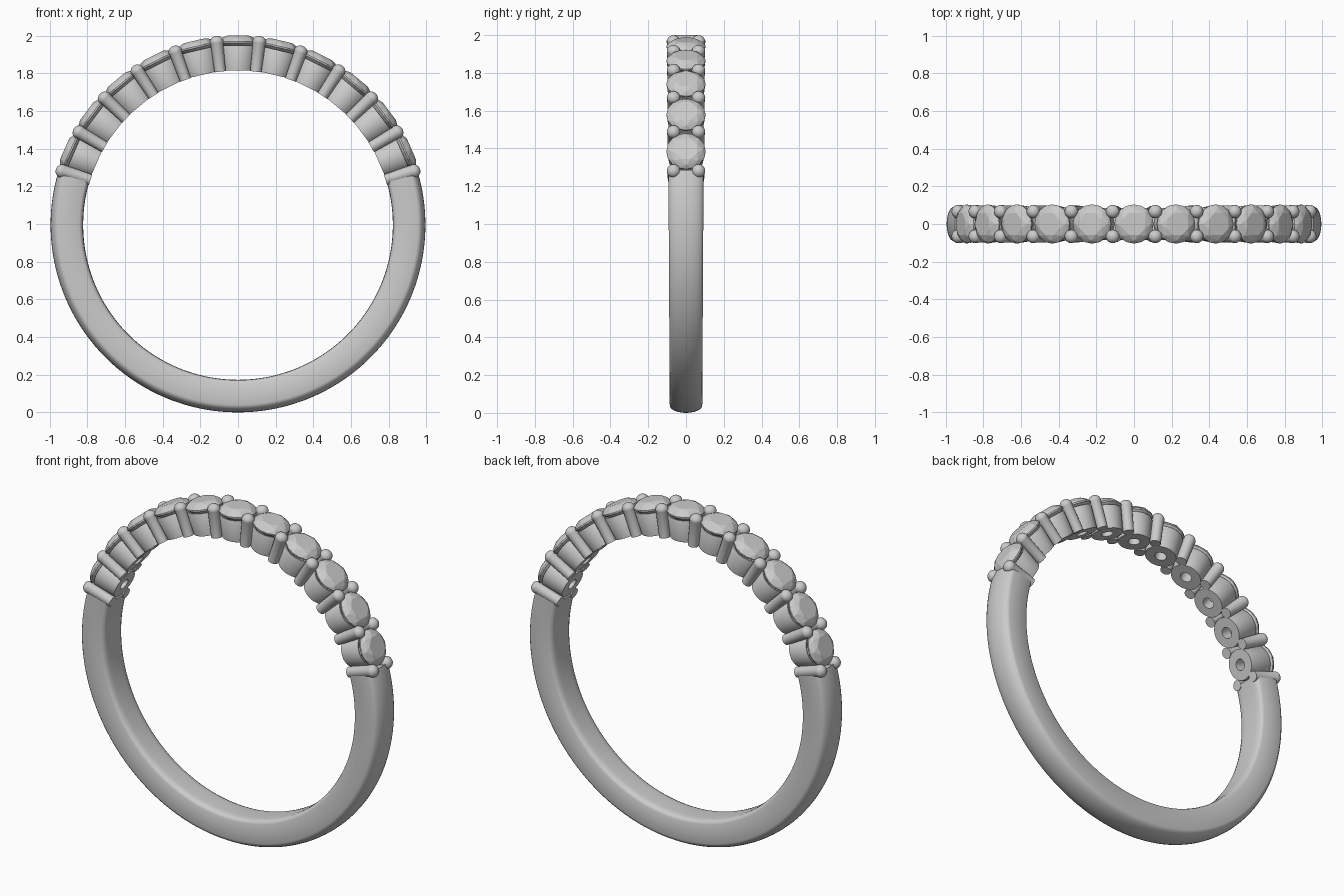
import bpy, bmesh, math
from math import sin, cos, pi, radians

if "Cube" in bpy.data.objects:
    bpy.data.objects.remove(bpy.data.objects["Cube"])

CZ = 0.995                 # height of the ring centre
PITCH = radians(13.27)     # angle between neighbouring stones
COUNT = 11
END = PITCH * COUNT / 2    # where the plain band meets the setting


def make_mesh(bm, name, smooth=True):
    bmesh.ops.recalc_face_normals(bm, faces=bm.faces)
    me = bpy.data.meshes.new(name)
    bm.to_mesh(me)
    bm.free()
    if smooth:
        me.shade_smooth()
        me.set_sharp_from_angle(angle=radians(35))
    return me


def place(me, name, angle=0.0):
    """Put a mesh (local z = radial direction) on the ring at an angle from the top."""
    ob = bpy.data.objects.new(name, me)
    ob.location = (0, 0, CZ)
    ob.rotation_euler = (0, angle, 0)
    bpy.context.collection.objects.link(ob)
    return ob


def lathe(profile, name, steps, y=0.0, closed=False):
    """Revolve (radius, z) points about a vertical axis through y."""
    bm = bmesh.new()
    vs = [bm.verts.new((r, 0, z)) for r, z in profile]
    edges = [bm.edges.new(p) for p in zip(vs, vs[1:])]
    if closed:
        edges.append(bm.edges.new((vs[-1], vs[0])))
    bmesh.ops.spin(bm, geom=vs + edges, cent=(0, 0, 0), axis=(0, 0, 1),
                   angle=2 * pi, steps=steps, use_merge=True)
    bmesh.ops.remove_doubles(bm, verts=bm.verts, dist=1e-5)
    bmesh.ops.translate(bm, verts=bm.verts, vec=(0, y, 0))
    return make_mesh(bm, name)


# Plain band: comfort-fit inside, flat sides, domed outside, narrowing to the bottom
half = [(0.5, 0.822), (0.75, 0.824), (0.92, 0.831), (1.0, 0.843), (1.0, 0.955)]
half += [(cos(t * pi / 12), 0.955 + 0.04 * sin(t * pi / 12)) for t in range(1, 6)]
section = half + [(0, 0.995)] + [(-y, r) for y, r in reversed(half)]
bm = bmesh.new()
rings = []
N = 144
for i in range(N + 1):
    a = END + (2 * pi - 2 * END) * i / N
    w = 0.0915 + 0.0055 * cos(a)
    rings.append([bm.verts.new((r * sin(a), y * w, r * cos(a))) for y, r in section])
M = len(section)
for p, q in zip(rings, rings[1:]):
    for j in range(M):
        k = (j + 1) % M
        bm.faces.new((p[j], p[k], q[k], q[j]))
bm.faces.new(rings[0])
bm.faces.new(rings[-1])
place(make_mesh(bm, "band"), "band")

# Seat: tapered cup with a cone for the stone and a hole to the inside of the ring
seat = lathe([(0.032, 0.819), (0.086, 0.819), (0.1, 0.948), (0.098, 0.952),
              (0.092, 0.952), (0.032, 0.885)], "seat", 40, closed=True)

# Stone: faceted brilliant cut built as a convex hull
bm = bmesh.new()


def ring_points(n, r, z, offset=0.0):
    for i in range(n):
        a = 2 * pi * i / n + offset
        bm.verts.new((r * cos(a), r * sin(a), z))


ring_points(8, 0.063, 1.005, pi / 8)
ring_points(8, 0.088, 0.993)
ring_points(16, 0.104, 0.974)
ring_points(16, 0.104, 0.966)
bm.verts.new((0, 0, 0.885))
bmesh.ops.convex_hull(bm, input=bm.verts)
bmesh.ops.dissolve_limit(bm, angle_limit=radians(0.5), verts=bm.verts, edges=bm.edges)
stone = make_mesh(bm, "stone", smooth=False)

for i in range(COUNT):
    a = (i - (COUNT - 1) / 2) * PITCH
    place(seat, f"seat_{i + 1}", a)
    place(stone, f"stone_{i + 1}", a)

# Prongs: tapered pins with rounded tips, a pair between every two stones
pin = [(0, 0.819), (0.03, 0.819), (0.034, 0.972)]
pin += [(0.036 * cos(t * pi / 12), 0.977 + 0.034 * sin(t * pi / 12)) for t in range(6)]
pin += [(0, 1.011)]
for side, y in (("front", -0.066), ("back", 0.066)):
    prong = lathe(pin, "prong_" + side, 24, y)
    for i in range(COUNT + 1):
        place(prong, f"prong_{side}_{i + 1}", -END + i * PITCH)
